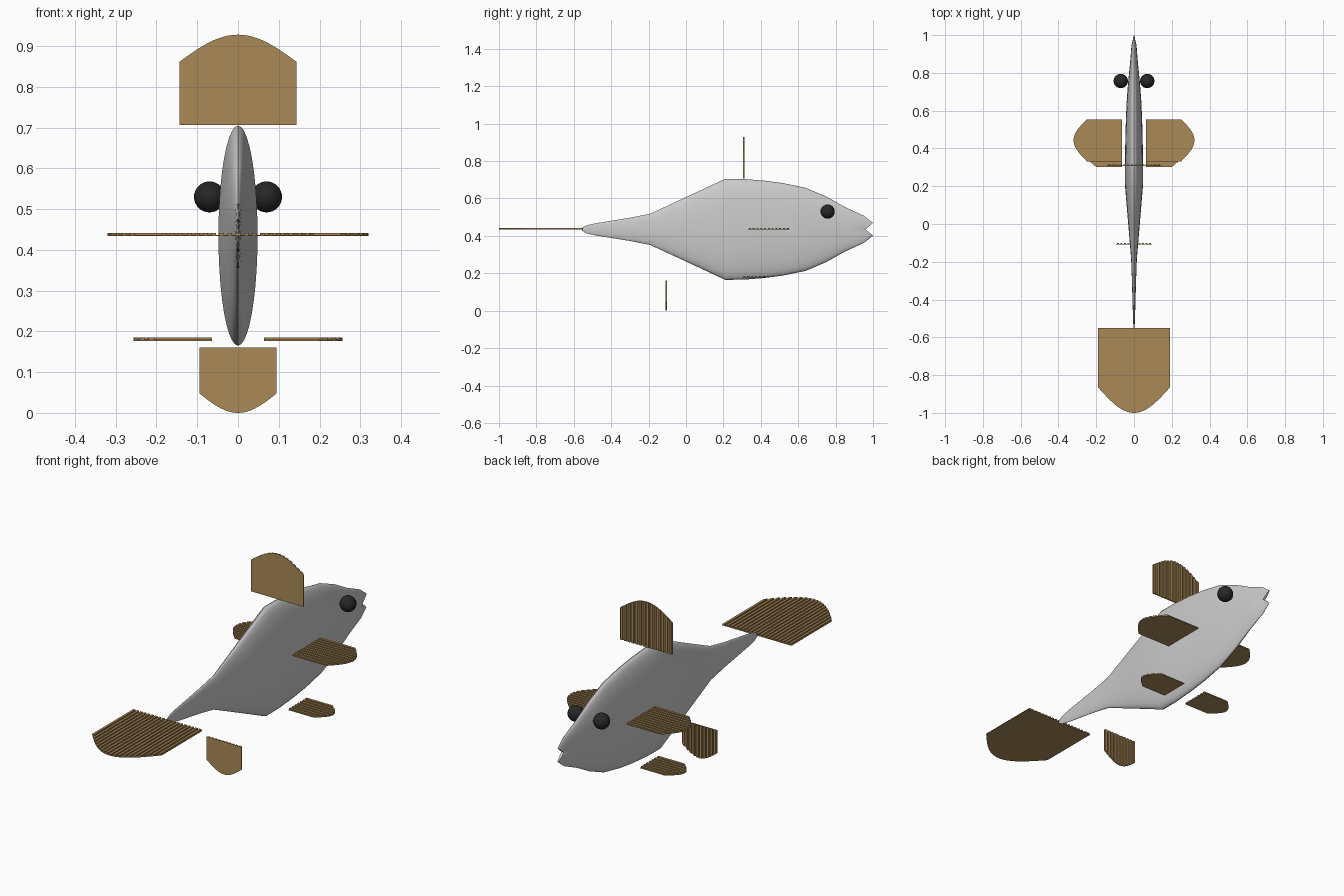
import bpy, bmesh, math
from mathutils import Matrix, Vector

if "Cube" in bpy.data.objects:
    bpy.data.objects.remove(bpy.data.objects["Cube"])

MID_Z = 0.435


def material(name, rgb):
    m = bpy.data.materials.new(name)
    m.diffuse_color = (*rgb, 1)
    m.use_nodes = True
    m.node_tree.nodes["Principled BSDF"].inputs["Base Color"].default_value = m.diffuse_color
    return m


def finish(name, bm, mat=None):
    bmesh.ops.recalc_face_normals(bm, faces=bm.faces)
    me = bpy.data.meshes.new(name)
    bm.to_mesh(me)
    bm.free()
    ob = bpy.data.objects.new(name, me)
    bpy.context.collection.objects.link(ob)
    if mat:
        me.materials.append(mat)
    return ob


tan = material("fin_tan", (0.40, 0.25, 0.095))
black = material("eye_black", (0.02, 0.02, 0.02))


# Body: slim elliptical rings lofted along y, (y, half height)
def make_body():
    rings = [(-0.555, 0.008), (-0.53, 0.022), (-0.48, 0.033), (-0.4, 0.046),
             (-0.3, 0.062), (-0.19, 0.084), (0.0, 0.172), (0.21, 0.27),
             (0.31, 0.269), (0.42, 0.26), (0.52, 0.247), (0.64, 0.222),
             (0.75, 0.175), (0.85, 0.119), (0.95, 0.073), (0.96, 0.034)]
    n = 40
    bm = bmesh.new()
    loops = []
    for k, (y, h) in enumerate(rings):
        lips = 0.04 if k == len(rings) - 1 else 0.0
        loop = []
        for i in range(n):
            a = 2 * math.pi * i / n
            loop.append(bm.verts.new((0.178 * h * math.cos(a),
                                      y + lips * abs(math.sin(a)),
                                      MID_Z + h * math.sin(a))))
        loops.append(loop)
    for a, b in zip(loops, loops[1:]):
        for i in range(n):
            j = (i + 1) % n
            bm.faces.new((a[i], a[j], b[j], b[i]))
    bm.faces.new(loops[0])
    # Notched mouth, closed side to side
    end, q = loops[-1], n // 4
    for i in range(-q, q):
        quad = [end[i % n], end[(i + 1) % n],
                end[(n // 2 - i - 1) % n], end[(n // 2 - i) % n]]
        bm.faces.new(list(dict.fromkeys(quad)))
    ob = finish("body", bm)
    bpy.context.view_layer.objects.active = ob
    ob.select_set(True)
    bpy.ops.object.shade_smooth_by_angle(angle=math.radians(40))
    ob.select_set(False)


def prism(bm, outline, w0, w1):
    lo = [bm.verts.new((u, v, w0)) for u, v in outline]
    hi = [bm.verts.new((u, v, w1)) for u, v in outline]
    bm.faces.new(lo[::-1])
    bm.faces.new(hi)
    for i in range(len(lo)):
        j = (i + 1) % len(lo)
        bm.faces.new((lo[i], lo[j], hi[j], hi[i]))


# Fin: round-ended plate with raised rays on one side
def make_fin(name, base, along, ray_side, width, length, straight):
    v, w = Vector(along), Vector(ray_side)
    u = v.cross(w)
    half = width / 2

    def edge(x):
        return straight + (length - straight) * math.cos(math.pi / 2 * min(1, abs(x) / half))

    bm = bmesh.new()
    steps = 24
    arc = [half - width * i / steps for i in range(steps + 1)]
    prism(bm, [(-half, 0), (half, 0)] + [(x, edge(x)) for x in arc], -0.004, -0.001)
    count = round(width / 0.02)
    pitch = width / count
    for i in range(count):
        a = -half + pitch * (i + 0.22)
        b = a + pitch * 0.56
        prism(bm, [(a, 0), (b, 0), (b, edge(b)), (a, edge(a))], -0.001, 0.004)
    rot = Matrix((u, v, w)).transposed().to_4x4()
    bm.transform(Matrix.Translation(base) @ rot)
    finish(name, bm, tan)


make_body()
make_fin("dorsal_fin", (0, 0.31, 0.706), (0, 0, 1), (0, 1, 0), 0.286, 0.222, 0.156)
make_fin("anal_fin", (0, -0.105, 0.161), (0, 0, -1), (0, 1, 0), 0.19, 0.161, 0.113)
make_fin("tail_fin", (0, -0.55, 0.4375), (0, -1, 0), (0, 0, 1), 0.38, 0.45, 0.315)

# Paired fins and eyes
for side, s in (("right", 1), ("left", -1)):
    make_fin("pectoral_fin_" + side, (s * 0.064, 0.443, 0.4375), (s, 0, 0), (0, 0, 1),
             0.222, 0.256, 0.186)
    make_fin("pelvic_fin_" + side, (s * 0.064, 0.375, 0.181), (s, 0, 0), (0, 0, 1),
             0.146, 0.193, 0.136)
    bm = bmesh.new()
    bmesh.ops.create_uvsphere(bm, u_segments=32, v_segments=16, radius=0.038,
                              matrix=Matrix.Translation((s * 0.07, 0.757, 0.53)))
    for f in bm.faces:
        f.smooth = True
    finish("eye_" + side, bm, black)
